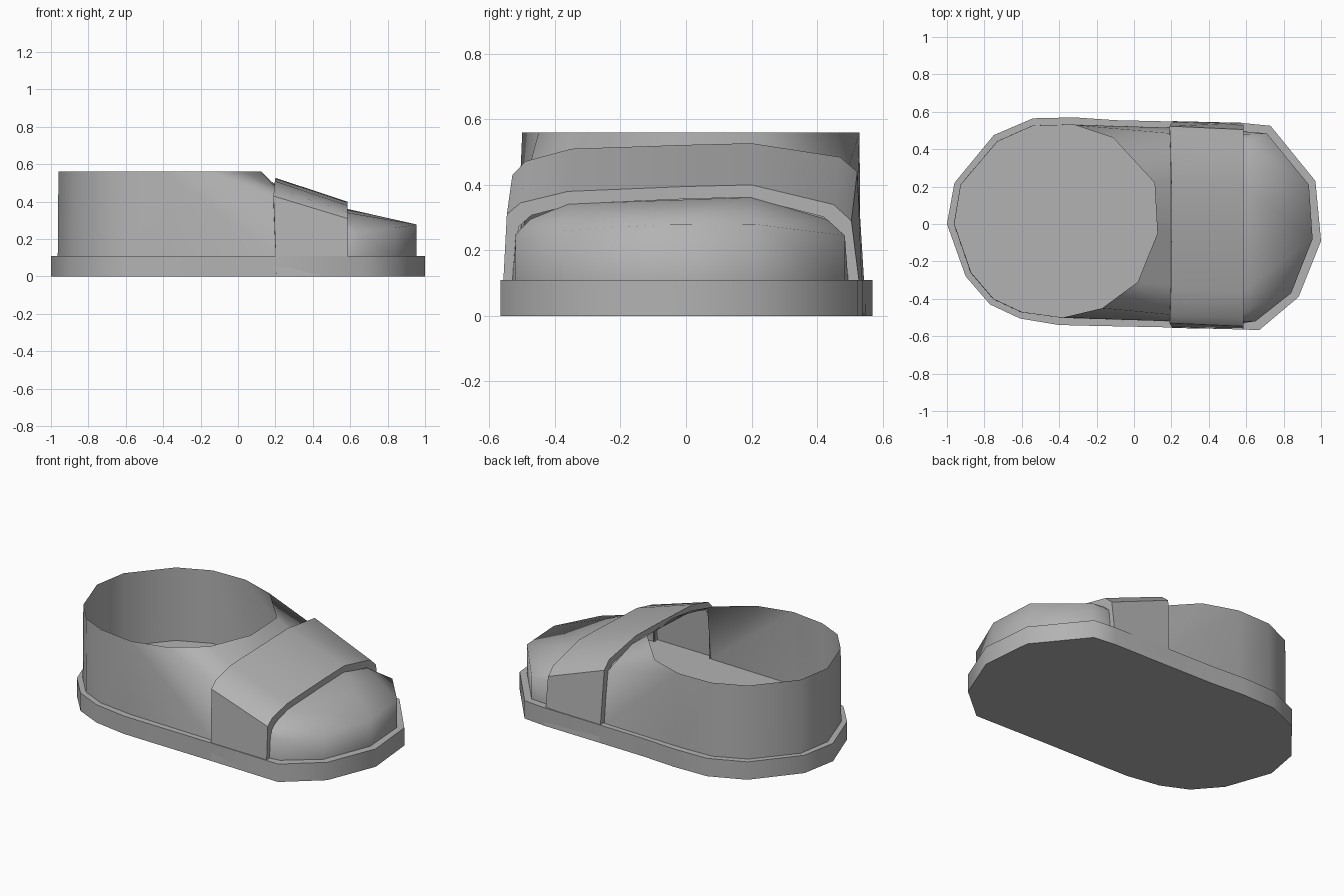
import bpy, math

if "Cube" in bpy.data.objects:
    bpy.data.objects.remove(bpy.data.objects["Cube"])

grey = bpy.data.materials.new("mid_grey")
grey.diffuse_color = (.45, .45, .45, 1)
grey.use_nodes = True
grey.node_tree.nodes["Principled BSDF"].inputs["Base Color"].default_value = grey.diffuse_color


def make(name, verts, faces, angle=60):
    me = bpy.data.meshes.new(name)
    me.from_pydata(verts, [], faces)
    me.materials.append(grey)
    me.update()
    ob = bpy.data.objects.new(name, me)
    bpy.context.collection.objects.link(ob)
    bpy.ops.object.select_all(action='DESELECT')
    ob.select_set(True)
    bpy.context.view_layer.objects.active = ob
    bpy.ops.object.mode_set(mode='EDIT')
    bpy.ops.mesh.select_all(action='SELECT')
    bpy.ops.mesh.normals_make_consistent(inside=False)
    bpy.ops.object.mode_set(mode='OBJECT')
    bpy.ops.object.shade_smooth_by_angle(angle=math.radians(angle))
    return ob


def bridge(a, b, n, closed=False):
    # quads between two runs of n vertices starting at indices a and b
    return [(a + i, a + (i + 1) % n, b + (i + 1) % n, b + i)
            for i in range(n if closed else n - 1)]


# Sole: extruded outline
sole = [(-1, 0), (-.96, .22), (-.75, .475), (-.54, .565), (-.32, .57), (-.1, .555),
        (.2, .548), (.58, .54), (.73, .525), (.97, .23), (1, -.09), (.88, -.39),
        (.67, -.567), (.2, -.553), (-.2, -.545), (-.4, -.54), (-.61, -.505),
        (-.77, -.43), (-.9, -.28)]
n = len(sole)
make("sole", [(x, y, z) for z in (0, .11) for x, y in sole],
     bridge(0, n, n, True) + [tuple(range(n)), tuple(range(n, 2 * n))])

# Heel shell: vertical wall around the back, open at the top
back = [(-.38, -.5), (-.6, -.47), (-.75, -.4), (-.87, -.26), (-.96, 0),
        (-.925, .21), (-.73, .44), (-.54, .525), (-.32, .53)]
front = [(-.11, .46), (.11, .22), (.125, -.05), (.02, -.31), (-.17, -.45)]
arch = [(.515, .11), (.485, .42), (.24, .495), (-.05, .49), (-.33, .48),
        (-.485, .43), (-.52, .11)]
nb, nf = len(back), len(front) + 2
verts = [(x, y, .56) for x, y in back + front]
low = len(verts)
verts += [(x * 1.004, y * 1.004, .11) for x, y in back]
a0 = len(verts)
verts += [(.195, y, z) for y, z in arch]
faces = bridge(0, low, nb)
# instep: rim lofted down to the arch under the strap
rim = [nb - 1] + list(range(nb, low)) + [0]
faces += [(rim[i], rim[i + 1], a0 + i + 1, a0 + i) for i in range(nf - 1)]
faces += [(nb - 1, a0, low + nb - 1), (0, low, a0 + nf - 1)]
make("heel_shell", verts, faces)

# Strap: hollow band over the foot and down both sides, with narrow end rims
rear = [(.205, -.556, .004), (.19, -.53, .43), (.193, -.49, .472), (.197, -.35, .51),
        (.2, 0, .522), (.2, .2, .527), (.193, .47, .485), (.19, .523, .44), (.205, .55, .004)]
fore = [(.585, -.563, .004), (.585, -.547, .31), (.585, -.505, .345), (.585, -.36, .38),
        (.585, 0, .395), (.585, .2, .4), (.585, .45, .34), (.585, .505, .29), (.585, .541, .004)]
n = len(rear)


def inner(ring):
    return [(x, y * .935, z - .038 if z > .1 else z) for x, y, z in ring]


make("strap", rear + fore + inner(rear) + inner(fore),
     bridge(0, n, n) + bridge(0, 2 * n, n) + bridge(n, 3 * n, n), 40)

# Toe cap: low wall, domed back up to the strap
toe = [(.65, -.52, .23), (.84, -.37, .26), (.955, -.08, .278), (.935, .21, .28), (.71, .485, .245)]
toe_arch = [(-.52, .25), (-.475, .295), (-.36, .342), (.2, .362), (.43, .295), (.48, .25)]
n = len(toe)
verts = toe + [(x, y, .11) for x, y, z in toe]
verts += [(.58, y, z) for y, z in toe_arch] + [(.58, -.53, .11), (.58, .495, .11)]
A = 2 * n
faces = bridge(0, n, n)
faces += [(0, 1, A + 1), (0, A + 1, A), (1, 2, A + 2, A + 1), (2, 3, A + 3, A + 2),
          (3, 4, A + 4, A + 3), (4, A + 5, A + 4),
          (0, A, A + 6, n), (4, 2 * n - 1, A + 7, A + 5)]
make("toe_cap", verts, faces, 80)
